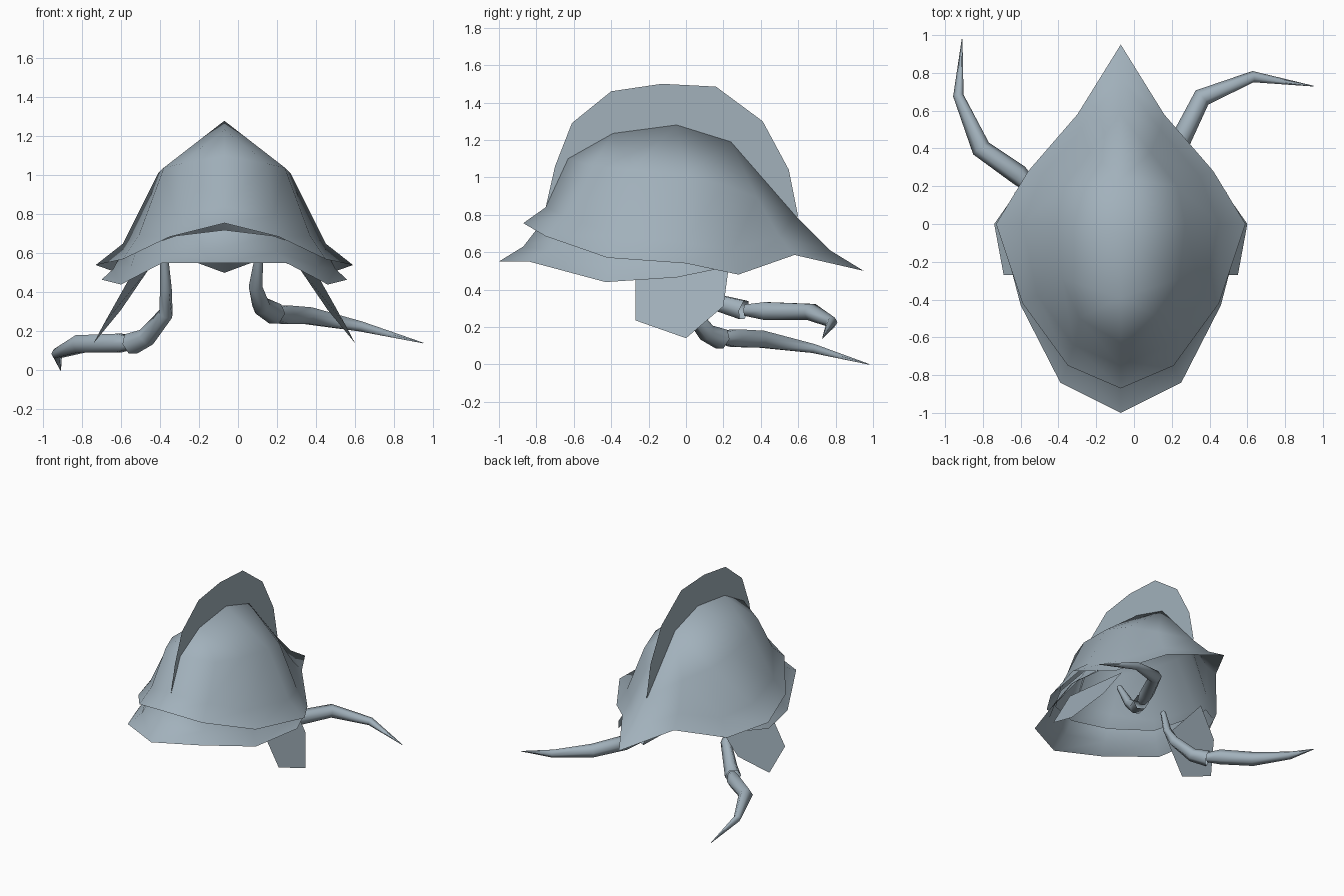
import bpy
import bmesh
import math
from mathutils import Vector

CENTRE = -0.07  # the helmet body is symmetric about this plane

cube = bpy.data.objects.get("Cube")
if cube:
    bpy.data.objects.remove(cube, do_unlink=True)

steel = bpy.data.materials.new("blue_grey_steel")
steel.use_nodes = True
steel_colour = (0.36, 0.44, 0.5, 1)
steel.diffuse_color = steel_colour
steel.node_tree.nodes["Principled BSDF"].inputs["Base Color"].default_value = steel_colour


def make_object(name, bm, x=0.0, mirror=False, smooth=True):
    """Turn a bmesh into a finished, shaded object."""
    bmesh.ops.remove_doubles(bm, verts=bm.verts, dist=0.0005)
    bmesh.ops.recalc_face_normals(bm, faces=bm.faces)
    mesh = bpy.data.meshes.new(name)
    bm.to_mesh(mesh)
    bm.free()
    mesh.materials.append(steel)
    obj = bpy.data.objects.new(name, mesh)
    obj.location.x = x
    bpy.context.scene.collection.objects.link(obj)
    bpy.ops.object.select_all(action="DESELECT")
    bpy.context.view_layer.objects.active = obj
    obj.select_set(True)
    if smooth:
        bpy.ops.object.shade_smooth_by_angle(angle=math.radians(75))
    if mirror:
        modifier = obj.modifiers.new("mirror", "MIRROR")
        modifier.use_clip = True
    return obj


def loft(bm, rows, closed=False):
    """Skin a sheet or tube across rows holding equal numbers of points."""
    rings = [[bm.verts.new(point) for point in row] for row in rows]
    for lower, upper in zip(rings, rings[1:]):
        count = len(lower)
        for i in range(count if closed else count - 1):
            j = (i + 1) % count
            corners = []
            for vert in (lower[i], lower[j], upper[j], upper[i]):
                if all((vert.co - other.co).length > 0.0005 for other in corners):
                    corners.append(vert)
            if len(corners) > 2:
                bm.faces.new(corners)


def shell(name, rows):
    bm = bmesh.new()
    loft(bm, rows)
    bm.normal_update()
    # sheets open downwards, so keep their outer side facing up
    make_object(name, bm, CENTRE, mirror=True)


def strap(name, path, sides=6):
    """Tapering tube through (x, y, z, radius) points."""
    points = [Vector(p[:3]) for p in path]
    rows = []
    for i, point in enumerate(points):
        before = points[max(i - 1, 0)]
        after = points[min(i + 1, len(points) - 1)]
        tangent = (after - before).normalized()
        helper = Vector((0, 1, 0)) if abs(tangent.z) > 0.8 else Vector((0, 0, 1))
        side = tangent.cross(helper).normalized()
        up = side.cross(tangent)
        ring = []
        for k in range(sides):
            angle = math.tau * k / sides
            offset = side * math.cos(angle) + up * math.sin(angle)
            ring.append(point + offset * max(path[i][3], 0.002))
        rows.append(ring)
    bm = bmesh.new()
    loft(bm, rows, closed=True)
    make_object(name, bm)


# Dome: left half, rows from the flared rim up to the crown, front to back
front_peak, top_peak, back_peak = (0, -.39, 1.235), (0, -.05, 1.28), (0, .24, 1.19)
rim = [(0, -.87, .755), (.28, -.75, .685), (.52, -.42, .57), (.66, 0, .54),
       (.49, .28, .48), (.23, .58, .585), (0, .95, .5)]
crease = [(0, -.75, .84), (.25, -.64, .79), (.44, -.38, .69), (.52, 0, .65),
          (.42, .25, .61), (.21, .5, .68), (0, .77, .61)]
brow = [(0, -.63, 1.1), (.22, -.5, 1.06), (.31, -.29, 1.04), (.34, 0, 1.01),
        (.3, .2, .96), (.16, .38, .89), (0, .58, .8)]
crown = [front_peak] * 3 + [top_peak] + [back_peak] * 3
shell("helmet_dome", [rim, crease, brow, crown])

# Visor: second flared sheet tucked under the front of the rim
visor_edge = [(0, -1, .55), (.32, -.84, .55), (.53, -.43, .44), (.63, -.05, .465), (.56, .17, .51)]
visor_fold = [(0, -.87, .63), (.27, -.73, .61), (.48, -.4, .53), (.57, -.02, .52), (.53, .17, .52)]
visor_top = [(0, -.8, .72), (.25, -.68, .69), (.45, -.39, .62), (.53, 0, .6), (.48, .17, .56)]
shell("visor", [visor_edge, visor_fold, visor_top])

# Cheek guards: flat plates splaying outwards
bm = bmesh.new()
guard = [(.46, -.27, .52), (.62, -.27, .235), (.67, 0, .14), (.53, .2, .31), (.38, .23, .53)]
bm.faces.new([bm.verts.new(p) for p in guard])
make_object("cheek_guards", bm, CENTRE, mirror=True, smooth=False)

# Crest: thin upright fin following the dome's ridge
fin_outer = [(-.75, .84), (-.7, 1.06), (-.61, 1.29), (-.4, 1.46), (-.13, 1.5),
             (.16, 1.485), (.41, 1.3), (.55, 1.04), (.6, .79)]
fin_inner = [(-.74, .84), (-.67, .98), (-.6, 1.1), (-.39, 1.22), (-.05, 1.26),
             (.1, 1.22), (.24, 1.17), (.41, .98), (.58, .79)]
bm = bmesh.new()
loft(bm, [[(0, y, z) for y, z in line] for line in (fin_outer, fin_inner)])
make_object("crest", bm, CENTRE, smooth=False)

# Chin straps: a hanging upper piece and a trailing pointed tail on each side
strap("right_strap_upper", [(-.38, -.12, .6, .02), (-.37, -.06, .42, .03), (-.37, .02, .29, .04),
                            (-.47, .11, .17, .05), (-.55, .19, .135, .06)])
strap("right_strap_tail", [(-.54, .19, .14, .035), (-.61, .26, .14, .055), (-.81, .4, .135, .052),
                           (-.93, .68, .085, .028), (-.91, .98, 0, 0)])
strap("left_strap_upper", [(.11, -.04, .6, .02), (.09, .05, .43, .035), (.12, .17, .33, .05),
                           (.19, .31, .29, .058)])
strap("left_strap_tail", [(.19, .32, .29, .035), (.24, .43, .285, .055), (.36, .67, .28, .05),
                          (.63, .78, .225, .03), (.95, .73, .14, 0)])
